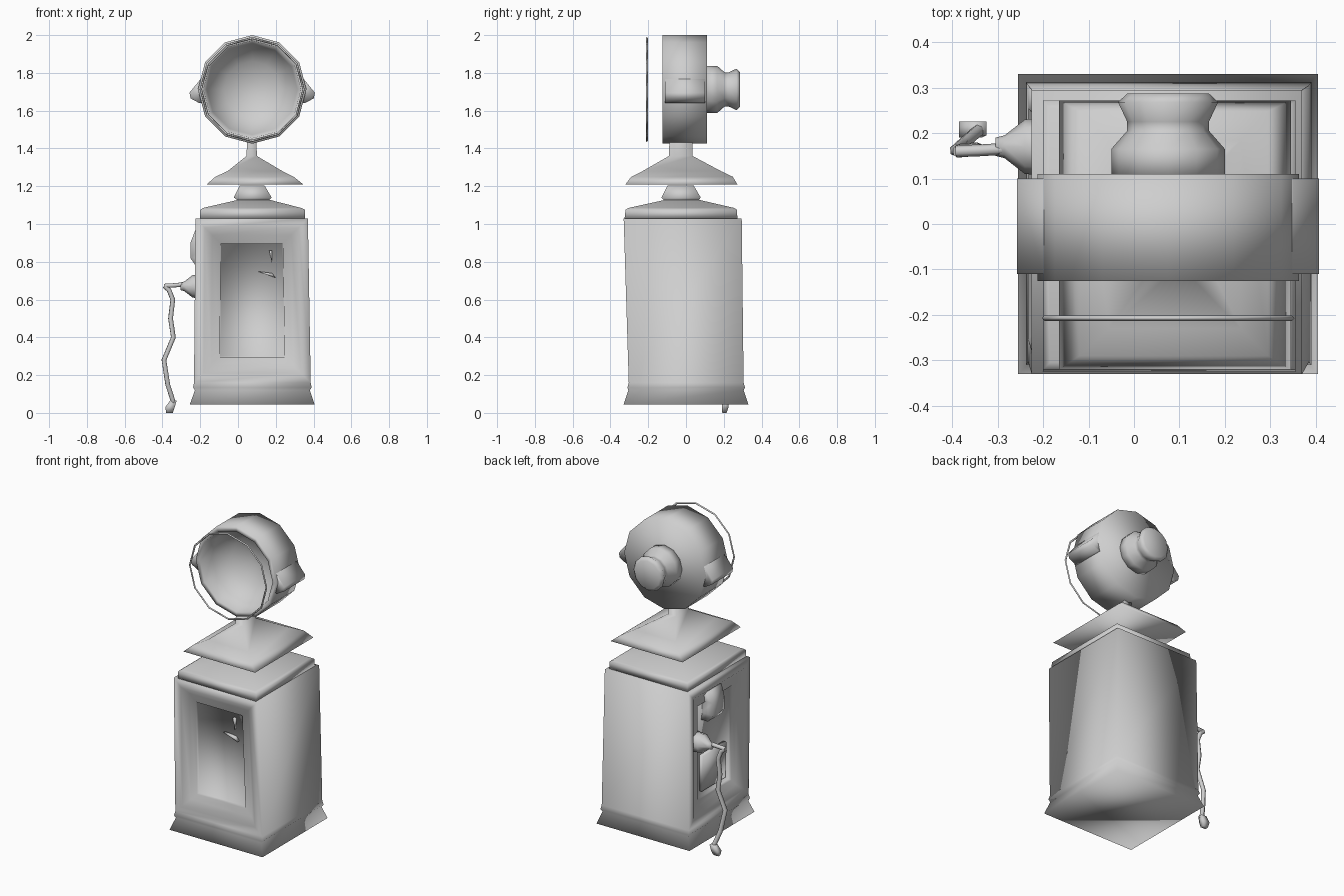
import bpy, bmesh, math
from mathutils import Vector

cube = bpy.data.objects.get("Cube")
if cube:
    bpy.data.objects.remove(cube, do_unlink=True)

grey = bpy.data.materials.new("plain grey")
grey.use_nodes = True
GREY = (0.62, 0.62, 0.62, 1)
grey.diffuse_color = GREY
grey.node_tree.nodes["Principled BSDF"].inputs["Base Color"].default_value = GREY

CX, HEAD_Z = 0.075, 1.7125


def finish(obj):
    obj.data.materials.clear()
    obj.data.materials.append(grey)
    obj.data.shade_smooth()
    return obj


def skin(name, loops, edit=None):
    """Join equal loops of points into a capped solid."""
    bm = bmesh.new()
    rings = [[bm.verts.new(p) for p in loop] for loop in loops]
    n = len(rings[0])
    for a, b in zip(rings, rings[1:]):
        for i in range(n):
            j = (i + 1) % n
            bm.faces.new((a[i], a[j], b[j], b[i]))
    bm.faces.new(rings[0][::-1])
    bm.faces.new(rings[-1])
    bmesh.ops.recalc_face_normals(bm, faces=bm.faces)
    if edit:
        edit(bm)
    mesh = bpy.data.meshes.new(name)
    bm.to_mesh(mesh)
    bm.free()
    obj = bpy.data.objects.new(name, mesh)
    bpy.context.collection.objects.link(obj)
    return finish(obj)


def stack(name, levels, edit=None):
    """Rectangles (z, x0, x1, y0, y1) lofted upward."""
    return skin(name, [[(x0, y0, z), (x1, y0, z), (x1, y1, z), (x0, y1, z)]
                       for z, x0, x1, y0, y1 in levels], edit)


def lathe(name, profile, axis, centre, sides=12):
    """Turn (radius, distance) pairs about the x or y axis."""
    loops = []
    for r, d in profile:
        loop = []
        for i in range(sides):
            t = math.tau * i / sides
            u, v = r * math.sin(t), r * math.cos(t)
            p = Vector((u, d, v)) if axis == 'y' else Vector((d, u, v))
            loop.append(p + Vector(centre))
        loops.append(loop)
    return skin(name, loops)


def tube(name, points, radius):
    curve = bpy.data.curves.new(name, 'CURVE')
    curve.dimensions = '3D'
    curve.bevel_depth = radius
    curve.bevel_resolution = 1
    curve.use_fill_caps = True
    spline = curve.splines.new('POLY')
    spline.points.add(len(points) - 1)
    for sp, p in zip(spline.points, points):
        sp.co = (*p, 1)
    obj = bpy.data.objects.new(name, curve)
    bpy.context.collection.objects.link(obj)
    bpy.ops.object.select_all(action='DESELECT')
    obj.select_set(True)
    bpy.context.view_layer.objects.active = obj
    bpy.ops.object.convert(target='MESH')
    return finish(bpy.context.object)


# Cabinet with framed recesses in the front and the right side
def recess(bm):
    bm.normal_update()
    tall = [f for f in bm.faces if 0.4 < f.calc_center_median().z < 0.8
            and (f.normal.y < -0.9 or f.normal.x < -0.9)]
    for f in tall:
        for thickness, depth in ((0.05, 0), (0.04, -0.03), (0.045, 0), (0.002, -0.02)):
            bmesh.ops.inset_individual(bm, faces=[f], thickness=thickness, depth=depth,
                                       use_even_offset=True)


stack("cabinet", [
    (0.045, -0.255, 0.405, -0.33, 0.33),
    (0.12, -0.228, 0.38, -0.305, 0.305),
    (0.135, -0.238, 0.39, -0.31, 0.312),
    (0.16, -0.233, 0.385, -0.303, 0.305),
    (1.03, -0.225, 0.37, -0.33, 0.295)], recess)

# Stepped lid, block, roof and neck
stack("cabinet_lid", [
    (1.03, -0.2, 0.355, -0.325, 0.272),
    (1.075, -0.2, 0.355, -0.32, 0.27),
    (1.085, -0.185, 0.335, -0.305, 0.255),
    (1.13, 0.01, 0.16, -0.1, 0.06)])
stack("lid_block", [
    (1.11, 0.02, 0.15, -0.1, 0.055),
    (1.14, -0.022, 0.178, -0.13, 0.078),
    (1.205, 0.01, 0.14, -0.098, 0.04)])
stack("roof_and_neck", [
    (1.21, -0.165, 0.345, -0.32, 0.272),
    (1.25, -0.12, 0.295, -0.29, 0.248),
    (1.28, -0.055, 0.235, -0.23, 0.185),
    (1.36, 0.045, 0.1, -0.09, 0.035),
    (1.44, 0.048, 0.098, -0.088, 0.034)])

# Bowl-shaped head, rear knob and loose hoop
head = (CX, 0, HEAD_Z)
lathe("head_drum", [(0.2875, 0.11), (0.2875, -0.125), (0.258, -0.125), (0.24, -0.03),
                    (0.15, 0.05), (0.04, 0.08)], 'y', head)
lathe("rear_knob", [(0.125, 0.1), (0.125, 0.165), (0.09, 0.205), (0.09, 0.225),
                    (0.11, 0.268), (0.09, 0.287)], 'y', head)
bpy.ops.mesh.primitive_torus_add(major_segments=12, minor_segments=4, major_radius=0.272,
                                 minor_radius=0.006, location=(CX, -0.207, HEAD_Z),
                                 rotation=(math.pi / 2, 0, 0))
bpy.context.object.name = "front_hoop"
finish(bpy.context.object)

# Wedge ears on both sides of the drum
EAR = [(0.26, 1.78), (0.275, 1.765), (0.332, 1.695), (0.326, 1.665), (0.28, 1.64), (0.25, 1.64)]
for side, name in ((1, "left_ear"), (-1, "right_ear")):
    skin(name, [[(CX + side * x, y, z) for x, z in EAR] for y in (-0.11, 0.1)])

# Latch shards in the front window
skin("window_latch", [[(0.1, y, 0.75), (0.2, y, 0.715), (0.18, y, 0.74)] for y in (-0.29, -0.26)])
skin("window_fin", [[(0.165, y, 0.86), (0.18, y, 0.86), (0.18, y, 0.79)] for y in (-0.29, -0.26)])

# Holder and lower plate in the side recess
stack("hose_holder", [
    (0.78, -0.225, -0.17, -0.04, 0.1),
    (0.82, -0.252, -0.17, -0.03, 0.09),
    (0.9, -0.252, -0.17, -0.03, 0.09),
    (0.97, -0.225, -0.17, -0.04, 0.1)])
stack("side_plate", [
    (0.33, -0.195, -0.17, -0.12, 0.12),
    (0.56, -0.205, -0.17, -0.12, 0.12)])

# Hose boss, arm, hanging hose and nozzle
lathe("hose_boss", [(0.065, -0.16), (0.06, -0.24), (0.025, -0.285), (0.02, -0.305)],
      'x', (0, 0.17, 0.67), 8)
tube("hose_arm", [(-0.29, 0.165, 0.68), (-0.34, 0.162, 0.675), (-0.392, 0.16, 0.672)], 0.013)
tube("hose", [(-0.39, 0.16, 0.672), (-0.365, 0.162, 0.65), (-0.345, 0.165, 0.6),
              (-0.357, 0.165, 0.5), (-0.342, 0.165, 0.4), (-0.392, 0.162, 0.28),
              (-0.372, 0.18, 0.15), (-0.34, 0.208, 0.05)], 0.014)
stack("hose_nozzle", [
    (0.0, -0.38, -0.345, 0.192, 0.215),
    (0.03, -0.385, -0.335, 0.19, 0.225),
    (0.065, -0.36, -0.325, 0.195, 0.225)])
